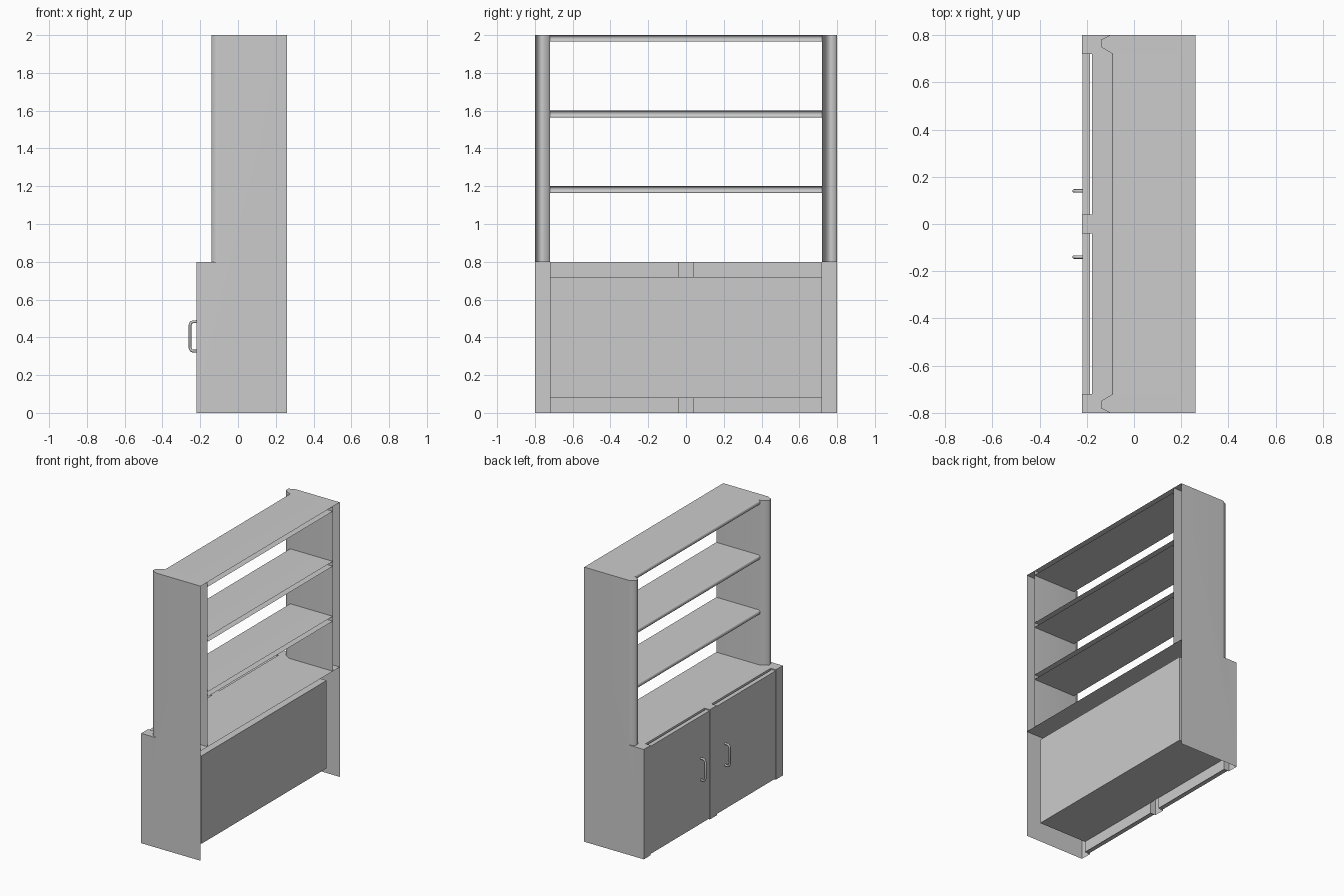
import bpy, bmesh, math
from mathutils import Vector

if "Cube" in bpy.data.objects:
    bpy.data.objects.remove(bpy.data.objects["Cube"])

W, WI, H, B = 0.8, 0.72, 0.8, 0.26      # half width, inner half width, counter height, back
FX, RX = -0.22, -0.178                  # front plane, door recess plane


def build(name, faces, mirror=True, smooth=False):
    """faces: list of (points, outward direction)"""
    bm = bmesh.new()
    for pts, out in faces:
        f = bm.faces.new([bm.verts.new(p) for p in pts])
        f.normal_update()
        if f.normal.dot(Vector(out)) < 0:
            f.normal_flip()
    bmesh.ops.remove_doubles(bm, verts=bm.verts[:], dist=1e-5)
    me = bpy.data.meshes.new(name)
    bm.to_mesh(me)
    bm.free()
    ob = bpy.data.objects.new(name, me)
    bpy.context.collection.objects.link(ob)
    if smooth:
        bpy.ops.object.select_all(action='DESELECT')
        bpy.context.view_layer.objects.active = ob
        ob.select_set(True)
        bpy.ops.object.shade_smooth_by_angle(angle=math.radians(70))
        ob.modifiers.new("flat_sides", 'WEIGHTED_NORMAL').keep_sharp = True
    if mirror:
        m = ob.modifiers.new("mirror", 'MIRROR')
        m.use_axis = (False, True, False)
    return ob


def strip(a, b, outs):
    """quads between two matching point rows"""
    return [((a[i], a[i + 1], b[i + 1], b[i]), outs[i]) for i in range(len(a) - 1)]


# side walls: one outer sheet, rounded upper post, open at the back
post = [(-0.10, W), (-0.14, 0.78), (-0.14, 0.75), (-0.09, WI), (B, WI)]
outs = [(-1, 2, 0), (-1, 0, 0), (-1, -2, 0), (0, -1, 0)]
side = [([(B, W, 0), (B, W, 2), (-0.10, W, 2), (-0.10, W, H), (FX, W, H), (FX, W, 0)], (0, 1, 0))]
side += strip([(x, y, H) for x, y in post], [(x, y, 2) for x, y in post], outs)
side.append(([(x, y, 2) for x, y in post] + [(B, W, 2)], (0, 0, 1)))
build("side_wall", side, smooth=True)

# shelves with rounded front edge, open at the back
for name, z in (("top_shelf", 2.0), ("middle_shelf", 1.6), ("lower_shelf", 1.2)):
    prof = [(B, z), (-0.083, z), (-0.093, z - 0.01), (-0.093, z - 0.025), (-0.083, z - 0.035), (B, z - 0.035)]
    outs = [(0, 0, 1), (-1, 0, 1), (-1, 0, 0), (-1, 0, -1), (0, 0, -1)]
    build(name, strip([(x, -WI, h) for x, h in prof], [(x, WI, h) for x, h in prof], outs),
          mirror=False, smooth=True)

# counter top, notched above each door
build("counter_top", [([(B, 0, H), (B, W, H), (FX, W, H), (FX, WI, H), (RX, WI, H),
                        (RX, 0.04, H), (FX, 0.04, H), (FX, 0, H)], (0, 0, 1))])

# front frame: posts, recess walls, fascia above and below the opening
frame = [([(FX, a, 0), (FX, b, 0), (FX, b, H), (FX, a, H)], (-1, 0, 0)) for a, b in ((WI, W), (0, 0.04))]
frame += [([(FX, y, 0), (RX, y, 0), (RX, y, H), (FX, y, H)], (0, d, 0)) for y, d in ((WI, -1), (0.04, 1))]
frame += [([(RX, 0.04, a), (RX, WI, a), (RX, WI, b), (RX, 0.04, b)], (-1, 0, 0)) for a, b in ((0, 0.08), (0.72, H))]
build("front_frame", frame)

# cupboard interior box, open towards the doors
IX, LO, HI = 0.21, 0.08, 0.72
build("cupboard_box", [
    ([(IX, 0, LO), (IX, WI, LO), (IX, WI, HI), (IX, 0, HI)], (-1, 0, 0)),
    ([(RX, 0, HI), (IX, 0, HI), (IX, WI, HI), (RX, WI, HI)], (0, 0, -1)),
    ([(RX, 0, LO), (IX, 0, LO), (IX, WI, LO), (RX, WI, LO)], (0, 0, 1)),
    ([(RX, WI, LO), (IX, WI, LO), (IX, WI, HI), (RX, WI, HI)], (0, -1, 0))])

# doors and bent handles
for label, s in (("left", -1), ("right", 1)):
    bpy.ops.mesh.primitive_cube_add(size=1, location=(-0.202, s * 0.38, 0.4))
    door = bpy.context.object
    door.name = label + "_door"
    door.scale = (0.032, 0.68, 0.784)

    cu = bpy.data.curves.new(label + "_handle", 'CURVE')
    cu.dimensions = '3D'
    cu.bevel_depth = 0.0075
    cu.bevel_resolution = 2
    path = [(-0.215, 0.327), (-0.238, 0.327), (-0.249, 0.332), (-0.254, 0.345)]
    path += [(x, 0.81 - z) for x, z in reversed(path)]
    sp = cu.splines.new('POLY')
    sp.points.add(len(path) - 1)
    for p, (x, z) in zip(sp.points, path):
        p.co = (x, s * 0.14, z, 1)
    sp.use_smooth = True
    bpy.context.collection.objects.link(bpy.data.objects.new(label + "_handle", cu))
